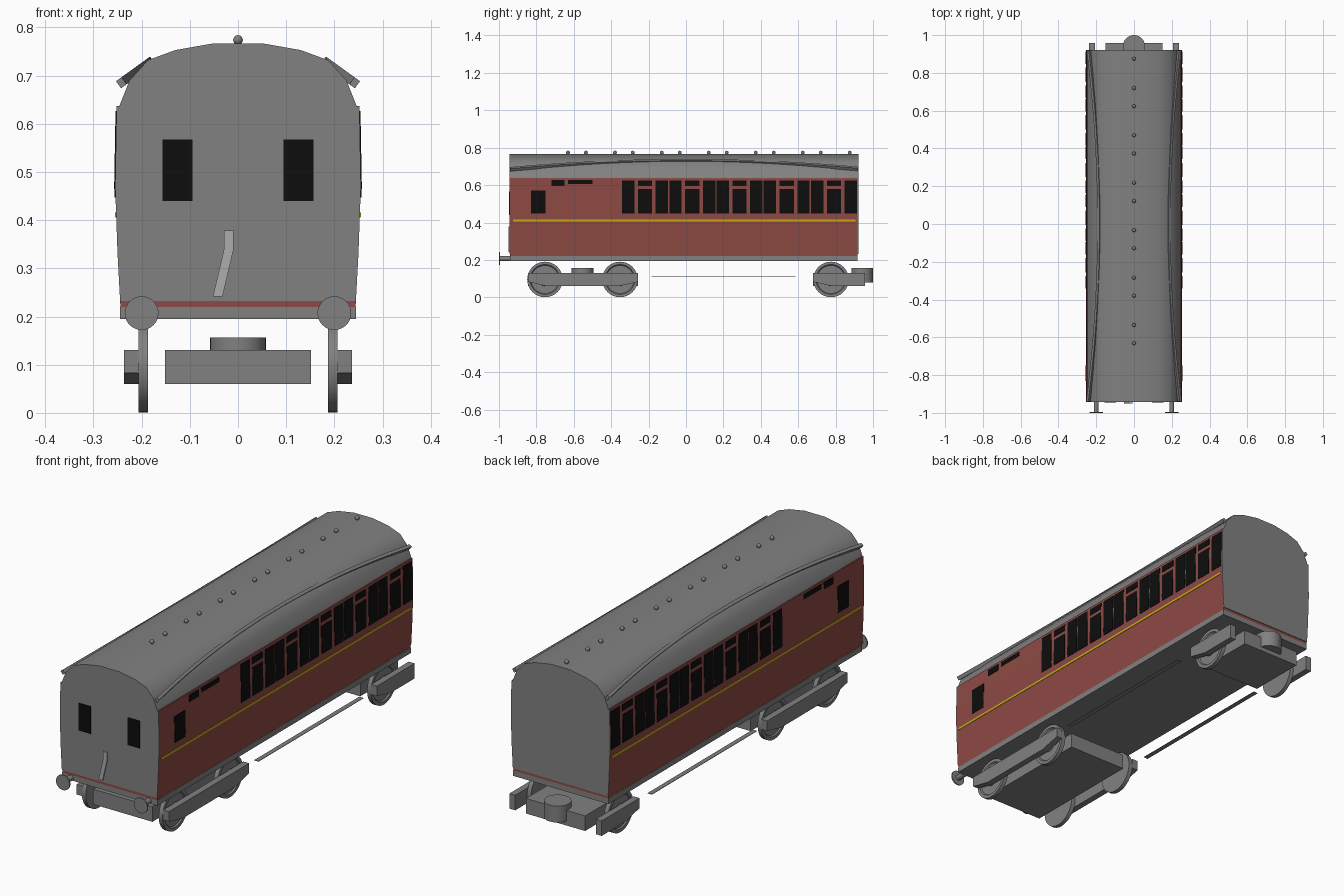
import bpy, bmesh, math
from mathutils import Vector

if "Cube" in bpy.data.objects:
    bpy.data.objects.remove(bpy.data.objects["Cube"])


def material(name, rgb):
    m = bpy.data.materials.new(name)
    m.diffuse_color = (*rgb, 1)
    m.use_nodes = True
    m.node_tree.nodes["Principled BSDF"].inputs["Base Color"].default_value = m.diffuse_color
    return m


GREY = material("grey", (0.22, 0.22, 0.22))
LIGHT = material("light grey", (0.42, 0.42, 0.42))
RED = material("maroon", (0.27, 0.068, 0.058))
BLACK = material("window black", (0.004, 0.004, 0.004))
YELLOW = material("yellow", (0.6, 0.42, 0.01))

FRONT, BACK = -0.94, 0.918
SIDE = [(0.244, 0.22), (0.250, 0.33), (0.255, 0.47), (0.252, 0.637)]
ROOF = [(0.247, 0.635), (0.225, 0.69), (0.187, 0.732), (0.13, 0.753), (0.05, 0.767)]


def finish(name, bm, mat, mirror=False, smooth=False):
    bmesh.ops.recalc_face_normals(bm, faces=bm.faces)
    me = bpy.data.meshes.new(name)
    bm.to_mesh(me)
    bm.free()
    me.materials.append(mat)
    ob = bpy.data.objects.new(name, me)
    bpy.context.collection.objects.link(ob)
    if mirror:
        ob.modifiers.new("mirror", 'MIRROR').use_mirror_merge = False
    if smooth:
        bpy.ops.object.select_all(action='DESELECT')
        ob.select_set(True)
        bpy.context.view_layer.objects.active = ob
        bpy.ops.object.shade_smooth_by_angle(angle=math.radians(30))
    return ob


def skin(bm, rings):
    """Join closed rings of points and cap both ends."""
    vs = [[bm.verts.new(p) for p in ring] for ring in rings]
    n = len(vs[0])
    for a, b in zip(vs, vs[1:]):
        for i in range(n):
            j = (i + 1) % n
            bm.faces.new((a[i], a[j], b[j], b[i]))
    bm.faces.new(vs[0])
    bm.faces.new(vs[-1])


def prism_y(bm, pts, y0, y1):
    skin(bm, [[(x, y, z) for x, z in pts] for y in (y0, y1)])


def prism_x(bm, pts, x0, x1):
    skin(bm, [[(x, y, z) for y, z in pts] for x in (x0, x1)])


def box(bm, x0, x1, y0, y1, z0, z1):
    prism_y(bm, [(x0, z0), (x1, z0), (x1, z1), (x0, z1)], y0, y1)


def lathe(bm, prof, centre, axis, seg=32):
    """Turn (radius, offset) pairs round an axis through centre."""
    d = Vector(axis)
    u = d.orthogonal().normalized()
    v = d.cross(u)
    c = Vector(centre)
    ang = [2 * math.pi * i / seg for i in range(seg)]
    skin(bm, [[c + d * t + (u * math.cos(a) + v * math.sin(a)) * r for a in ang]
              for r, t in prof])


def both(half):
    return half + [(-x, z) for x, z in reversed(half)]


def side_x(z):
    for (xa, za), (xb, zb) in zip(SIDE, SIDE[1:]):
        if z <= zb:
            return xa + (xb - xa) * (z - za) / (zb - za)
    return SIDE[-1][0]


def side_plate(bm, y0, y1, z0, z1):
    """Thin plate following the curved body side."""
    zs = [z0] + [z for _, z in SIDE if z0 < z < z1] + [z1]
    out = [(side_x(z) + 0.002, z) for z in zs]
    prism_y(bm, out + [(x - 0.004, z) for x, z in reversed(out)], y0, y1)


# Body shell, roof, chassis
bm = bmesh.new()
prism_y(bm, both(SIDE), FRONT, BACK)
finish("body", bm, RED, smooth=True)

bm = bmesh.new()
prism_y(bm, both(ROOF), FRONT, BACK)
finish("roof", bm, GREY, smooth=True)

bm = bmesh.new()
box(bm, -0.245, 0.245, FRONT, BACK, 0.195, 0.221)
finish("chassis", bm, GREY)

# Grey end panels, leaving a red sill below
bm = bmesh.new()
end = both([(side_x(0.232), 0.232)] + SIDE[1:] + ROOF)
prism_y(bm, end, FRONT - 0.003, FRONT + 0.001)
prism_y(bm, end, BACK - 0.001, BACK + 0.003)
finish("end_panels", bm, GREY)

# Side windows: repeating full / split / full groups
bm = bmesh.new()
for k in range(5):
    c = -0.219 + 0.2525 * k
    for s in (-0.09, 0.09):
        side_plate(bm, c + s - 0.033, c + s + 0.033, 0.447, 0.625)
    side_plate(bm, c - 0.038, c + 0.038, 0.447, 0.578)
    side_plate(bm, c - 0.038, c + 0.038, 0.595, 0.625)
side_plate(bm, -0.83, -0.75, 0.447, 0.57)
side_plate(bm, -0.72, -0.65, 0.595, 0.627)
side_plate(bm, -0.63, -0.5, 0.605, 0.627)
finish("side_windows", bm, BLACK, mirror=True)

bm = bmesh.new()
side_plate(bm, -0.925, 0.905, 0.406, 0.416)
finish("side_stripe", bm, YELLOW, mirror=True)

# Front windows and pipe
bm = bmesh.new()
box(bm, 0.094, 0.157, FRONT - 0.006, FRONT, 0.44, 0.567)
finish("front_windows", bm, BLACK, mirror=True)

bm = bmesh.new()
prism_y(bm, [(-0.052, 0.242), (-0.032, 0.242), (-0.009, 0.34), (-0.009, 0.378),
             (-0.029, 0.378), (-0.029, 0.34)], FRONT - 0.009, FRONT)
finish("front_pipe", bm, LIGHT)

# Curved rain strips on the roof
bm = bmesh.new()
t, n = Vector((0.81, -0.59)), Vector((0.59, 0.81))
rings = []
for i in range(25):
    y = FRONT + (BACK - FRONT) * i / 24
    k = (y / 0.93) ** 2
    c = Vector((0.183 + 0.058 * k, 0.728 - 0.042 * k))
    quad = [c + t * a + n * b for a, b in
            ((-0.007, -0.009), (0.007, -0.009), (0.007, 0.009), (-0.007, 0.009))]
    rings.append([(p.x, y, p.y) for p in quad])
skin(bm, rings)
finish("rain_strips", bm, GREY, mirror=True)

# Roof vents
bm = bmesh.new()
for k in range(7):
    for y in (0.875 - 0.251 * k, 0.72 - 0.251 * k):
        if y > -0.7:
            ball = bmesh.ops.create_uvsphere(bm, u_segments=12, v_segments=8, radius=0.01)
            bmesh.ops.translate(bm, verts=ball["verts"], vec=(0, y, 0.774))
finish("roof_vents", bm, GREY, smooth=True)

# Buffers
bm = bmesh.new()
lathe(bm, [(0.013, 0.93), (0.013, 0.994), (0.035, 0.994), (0.035, 1.0)],
      (0.2, 0, 0.207), (0, -1, 0))
finish("buffers", bm, GREY, mirror=True, smooth=True)

# Bogies: the rear one is cut short
WHEEL = [(0.02, -0.01), (0.095, -0.01), (0.095, 0.01), (0.08, 0.01),
         (0.075, 0.004), (0.035, 0.004), (0.03, 0.01), (0.012, 0.01)]
for tag, y0, y1, pivot, axles in (("front", -0.845, -0.257, -0.553, (-0.754, -0.353)),
                                  ("rear", 0.68, 0.957, 0.942, (0.775,))):
    bm = bmesh.new()
    box(bm, -0.152, 0.152, y0, y1, 0.06, 0.13)
    finish(tag + "_bogie_block", bm, GREY)

    bm = bmesh.new()
    lathe(bm, [(0.058, 0.08), (0.058, 0.156)], (0, pivot, 0), (0, 0, 1))
    finish(tag + "_bogie_pivot", bm, GREY, smooth=True)

    bm = bmesh.new()
    frame = [(y0, 0.13), (y0, 0.083), (y0 + 0.1, 0.06)]
    if tag == "front":
        frame += [(y1 - 0.1, 0.06), (y1, 0.083), (y1, 0.13)]
    else:
        frame += [(y1, 0.06), (y1, 0.13)]
    prism_x(bm, frame, 0.207, 0.237)
    finish(tag + "_bogie_side_frames", bm, GREY, mirror=True)

    bm = bmesh.new()
    for y in axles:
        lathe(bm, WHEEL, (0.197, y, 0.0955), (1, 0, 0))
    finish(tag + "_wheels", bm, GREY, mirror=True, smooth=True)

# Thin step boards between the bogies
bm = bmesh.new()
box(bm, 0.213, 0.235, -0.185, 0.585, 0.109, 0.111)
finish("step_boards", bm, GREY, mirror=True)
